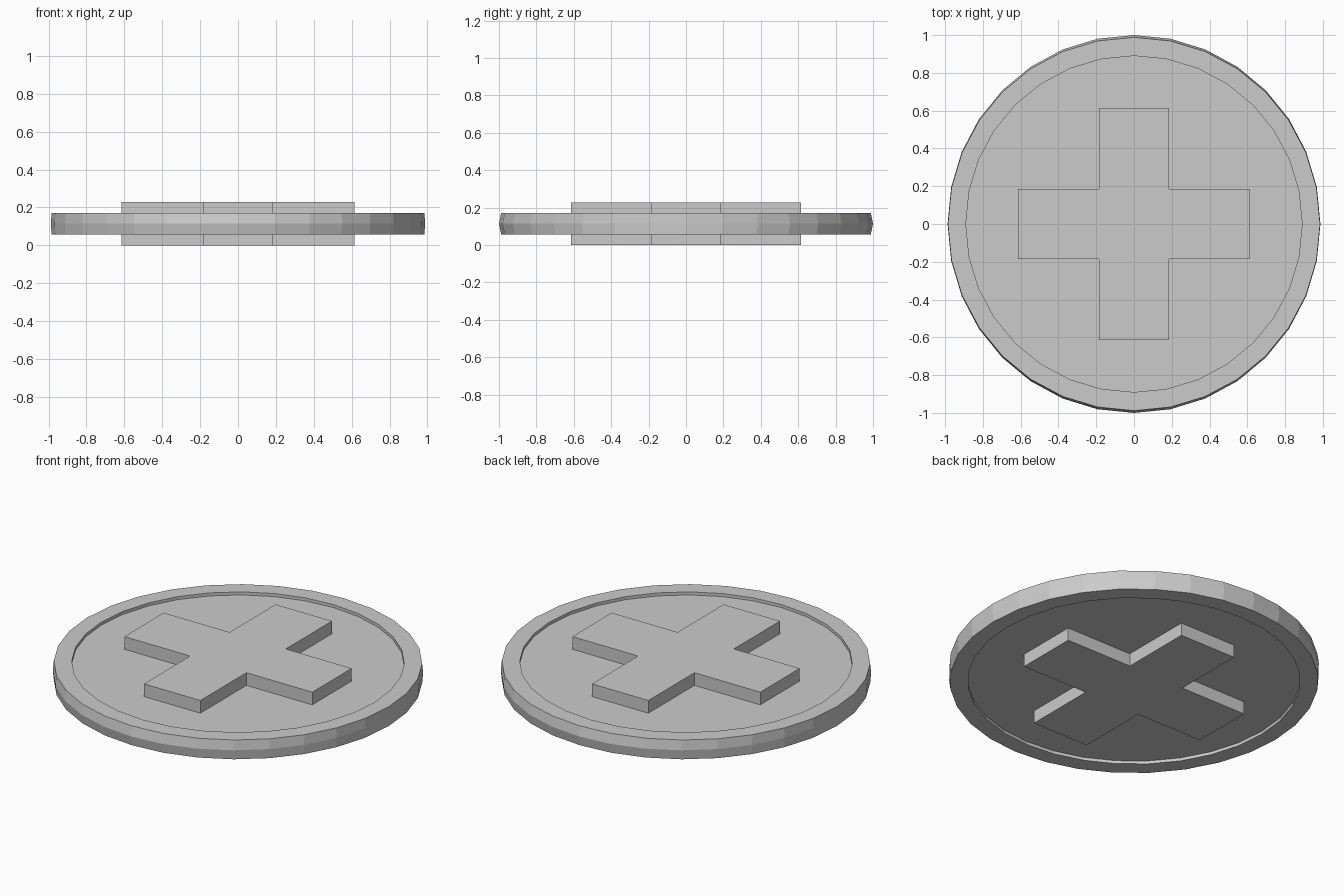
import bpy, bmesh, math

if "Cube" in bpy.data.objects:
    bpy.data.objects.remove(bpy.data.objects["Cube"])

SIDES = 32
MID = 0.114          # mid height of the coin


def make_object(name, bm):
    bmesh.ops.recalc_face_normals(bm, faces=bm.faces)
    mesh = bpy.data.meshes.new(name)
    bm.to_mesh(mesh)
    bm.free()
    obj = bpy.data.objects.new(name, mesh)
    bpy.context.collection.objects.link(obj)
    return obj


# Disc: rings from lower recessed floor, around the ridged rim, to upper floor
# (x radius, y radius, z)
upper = [(0.985, 0.988, MID + 0.057), (0.89, 0.89, MID + 0.057), (0.89, 0.89, MID + 0.039)]
lower = [(rx, ry, 2 * MID - z) for rx, ry, z in reversed(upper)]
profile = lower + [(0.987, 1.0, MID)] + upper

bm = bmesh.new()
rings = []
for rx, ry, z in profile:
    angles = [2 * math.pi * i / SIDES for i in range(SIDES)]
    rings.append([bm.verts.new((rx * math.cos(a), ry * math.sin(a), z)) for a in angles])
for a, b in zip(rings, rings[1:]):
    for i in range(SIDES):
        j = (i + 1) % SIDES
        bm.faces.new((a[i], a[j], b[j], b[i]))
bm.faces.new(rings[0])
bm.faces.new(rings[-1])
make_object("coin_disc", bm)

# Raised cross, standing proud of both sides
w, l = 0.184, 0.614
arm = [(l, -w), (l, w), (w, w)]
outline = []
for k in range(4):
    c, s = round(math.cos(k * math.pi / 2)), round(math.sin(k * math.pi / 2))
    outline += [(x * c - y * s, x * s + y * c) for x, y in arm]

bm = bmesh.new()
base = bm.faces.new([bm.verts.new((x, y, 0)) for x, y in outline])
top = bmesh.ops.extrude_face_region(bm, geom=[base], use_keep_orig=True)
for v in top["geom"]:
    if isinstance(v, bmesh.types.BMVert):
        v.co.z = 2 * MID
make_object("raised_cross", bm)
